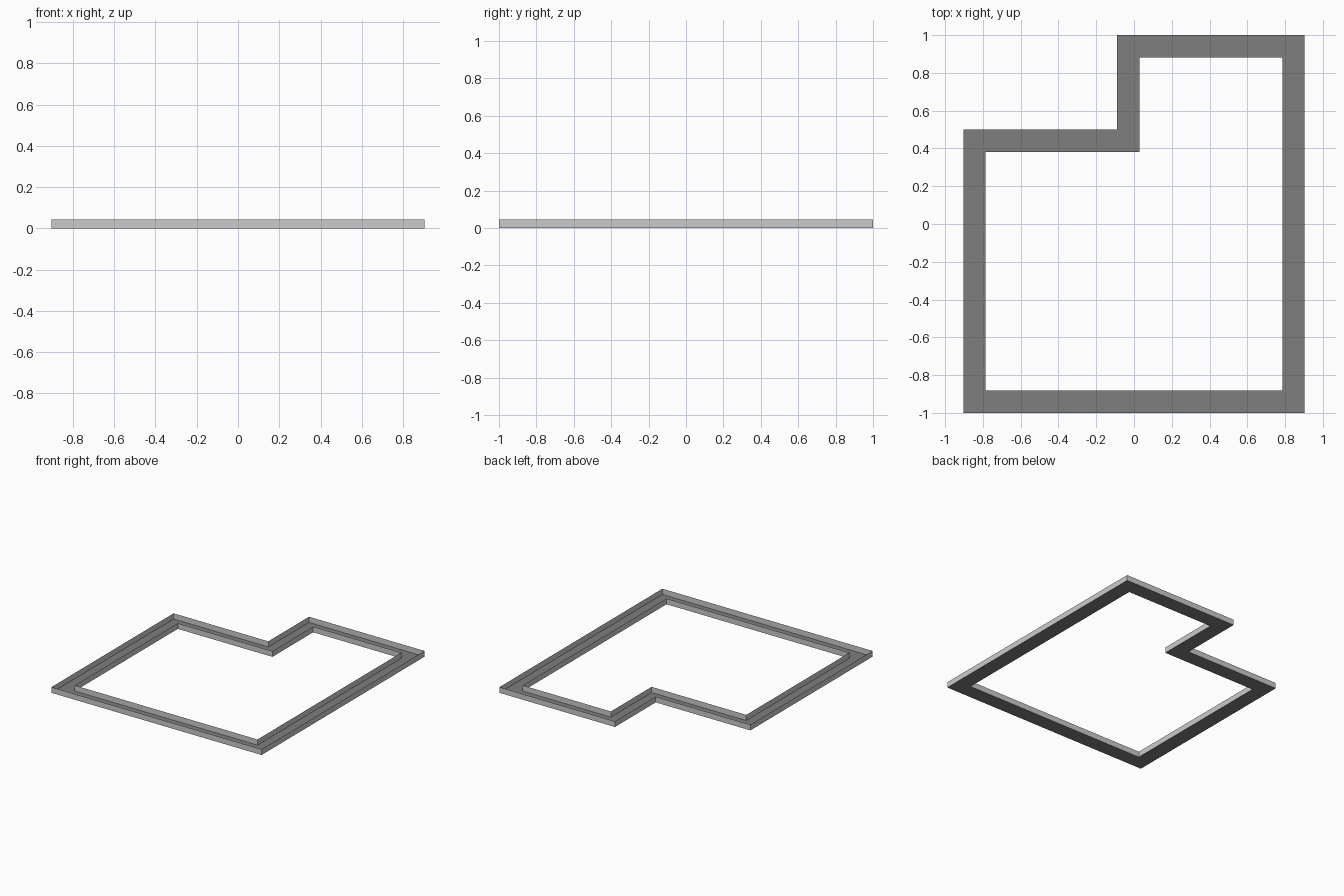
import bpy, bmesh

if "Cube" in bpy.data.objects:
    bpy.data.objects.remove(bpy.data.objects["Cube"])

W = 0.118   # channel width
H = 0.044   # wall height

# Outer outline, counter-clockwise, with the notched back left corner
outer = [(-0.903, -1), (0.903, -1), (0.903, 1), (-0.09, 1), (-0.09, 0.5), (-0.903, 0.5)]


def inset(points, d):
    """Offset a right-angled counter-clockwise outline inward."""
    result = []
    n = len(points)
    for i, (x, y) in enumerate(points):
        px, py = points[i - 1]
        qx, qy = points[(i + 1) % n]
        ox = oy = 0
        for ex, ey in ((x - px, y - py), (qx - x, qy - y)):
            length = abs(ex) + abs(ey)
            ox -= ey / length * d
            oy += ex / length * d
        result.append((x + ox, y + oy))
    return result


def strip_object(name, a, za, b, zb, mat=None):
    """Closed band of quads between two outlines."""
    bm = bmesh.new()
    va = [bm.verts.new((x, y, za)) for x, y in a]
    vb = [bm.verts.new((x, y, zb)) for x, y in b]
    n = len(va)
    for i in range(n):
        j = (i + 1) % n
        bm.faces.new((va[i], va[j], vb[j], vb[i]))
    mesh = bpy.data.meshes.new(name)
    bm.to_mesh(mesh)
    bm.free()
    if mat:
        mesh.materials.append(mat)
    obj = bpy.data.objects.new(name, mesh)
    bpy.context.collection.objects.link(obj)


dark = bpy.data.materials.new("dark_floor")
dark.diffuse_color = (0.21, 0.21, 0.21, 1)
dark.use_nodes = True
dark.node_tree.nodes["Principled BSDF"].inputs["Base Color"].default_value = dark.diffuse_color

# Open-topped thin channel: light walls, dark floor
inner = inset(outer, W)
strip_object("outer_wall", outer, 0, outer, H)
strip_object("channel_floor", inner, 0, outer, 0, dark)
strip_object("inner_wall", inner, H, inner, 0)
